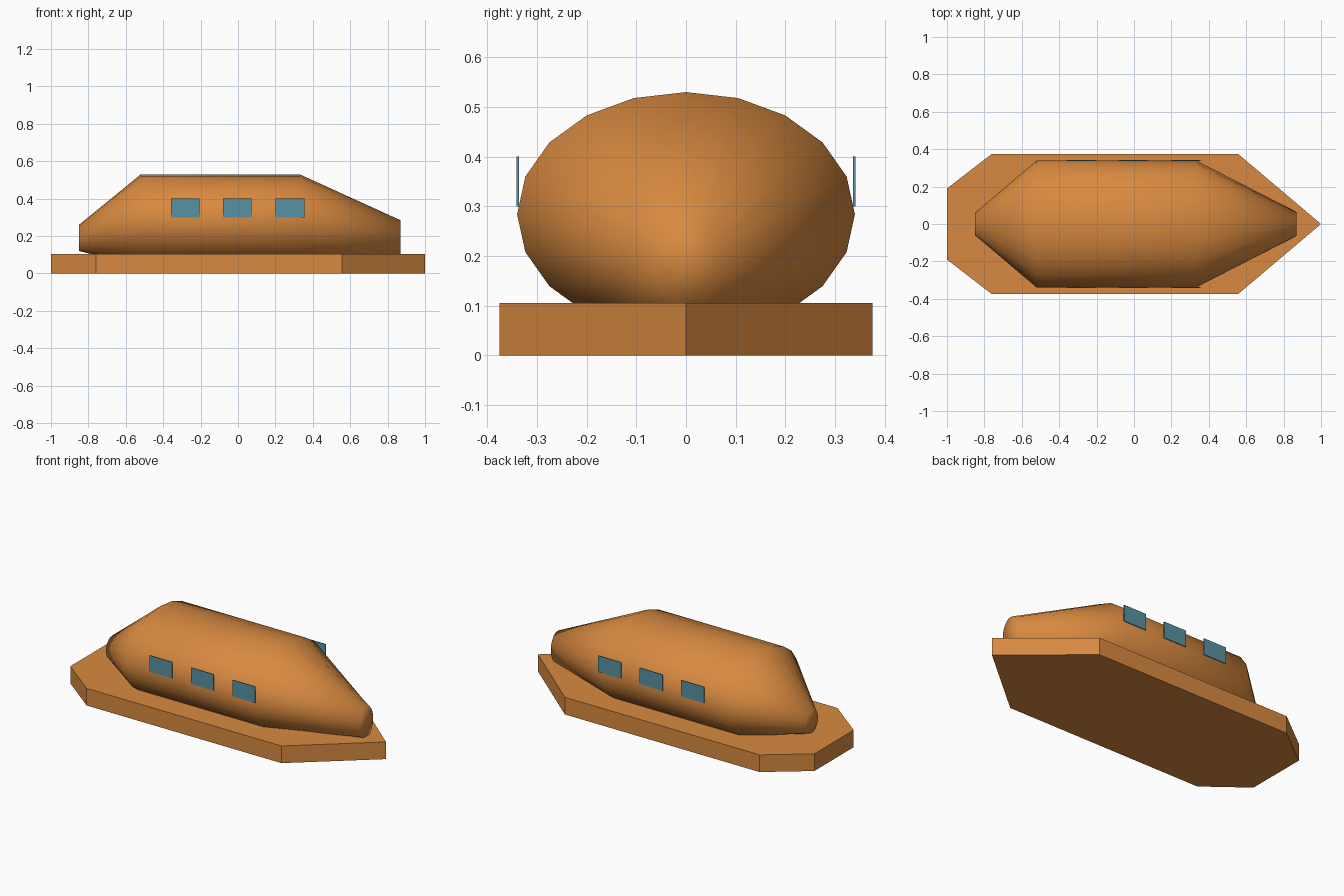
import bpy, bmesh, math

if "Cube" in bpy.data.objects:
    bpy.data.objects.remove(bpy.data.objects["Cube"])


def material(name, rgb):
    m = bpy.data.materials.new(name)
    m.diffuse_color = (*rgb, 1)
    m.use_nodes = True
    m.node_tree.nodes["Principled BSDF"].inputs["Base Color"].default_value = m.diffuse_color
    return m


ORANGE = material("orange", (0.69, 0.254, 0.052))
TEAL = material("teal glass", (0.095, 0.29, 0.36))


def finish(name, bm, mat, smooth=False):
    bmesh.ops.recalc_face_normals(bm, faces=bm.faces)
    me = bpy.data.meshes.new(name)
    bm.to_mesh(me)
    bm.free()
    me.materials.append(mat)
    for p in me.polygons:
        p.use_smooth = smooth
    ob = bpy.data.objects.new(name, me)
    bpy.context.collection.objects.link(ob)
    return ob


# Flat hull slab: pointed bow, chamfered stern
bm = bmesh.new()
outline = [(-1, -0.19), (-0.76, -0.375), (0.556, -0.375), (1, 0),
           (0.556, 0.375), (-0.76, 0.375), (-1, 0.19)]
base = bm.faces.new([bm.verts.new((x, y, 0)) for x, y in outline])
ext = bmesh.ops.extrude_face_region(bm, geom=[base], use_keep_orig=True)
top = [v for v in ext["geom"] if isinstance(v, bmesh.types.BMVert)]
bmesh.ops.translate(bm, verts=top, vec=(0, 0, 0.105))
finish("hull", bm, ORANGE)

# Cabin: elliptical rings lofted along x (x, centre z, half width, half height)
SIDES = 20
stations = [(-0.85, 0.19, 0.06, 0.07), (-0.52, 0.284, 0.34, 0.246),
            (0.33, 0.284, 0.34, 0.246), (0.868, 0.19, 0.065, 0.095)]
bm = bmesh.new()
rings = []
for x, cz, ry, rz in stations:
    angles = [math.tau * i / SIDES for i in range(SIDES)]
    rings.append([bm.verts.new((x, ry * math.sin(a), cz + rz * math.cos(a)))
                  for a in angles])
for a, b in zip(rings, rings[1:]):
    for i in range(SIDES):
        j = (i + 1) % SIDES
        bm.faces.new((a[i], a[j], b[j], b[i]))
bm.faces.new(rings[0])
bm.faces.new(rings[-1])
finish("cabin", bm, ORANGE, smooth=True)

# Three thin window plates on each side
for side, label in ((-1, "front"), (1, "back")):
    for n, x in enumerate((-0.283, -0.003, 0.278)):
        bm = bmesh.new()
        bmesh.ops.create_cube(bm, size=1)
        bmesh.ops.scale(bm, verts=bm.verts, vec=(0.153, 0.005, 0.1))
        bmesh.ops.translate(bm, verts=bm.verts, vec=(x, side * 0.339, 0.35))
        finish(f"window_{label}_{n + 1}", bm, TEAL)
